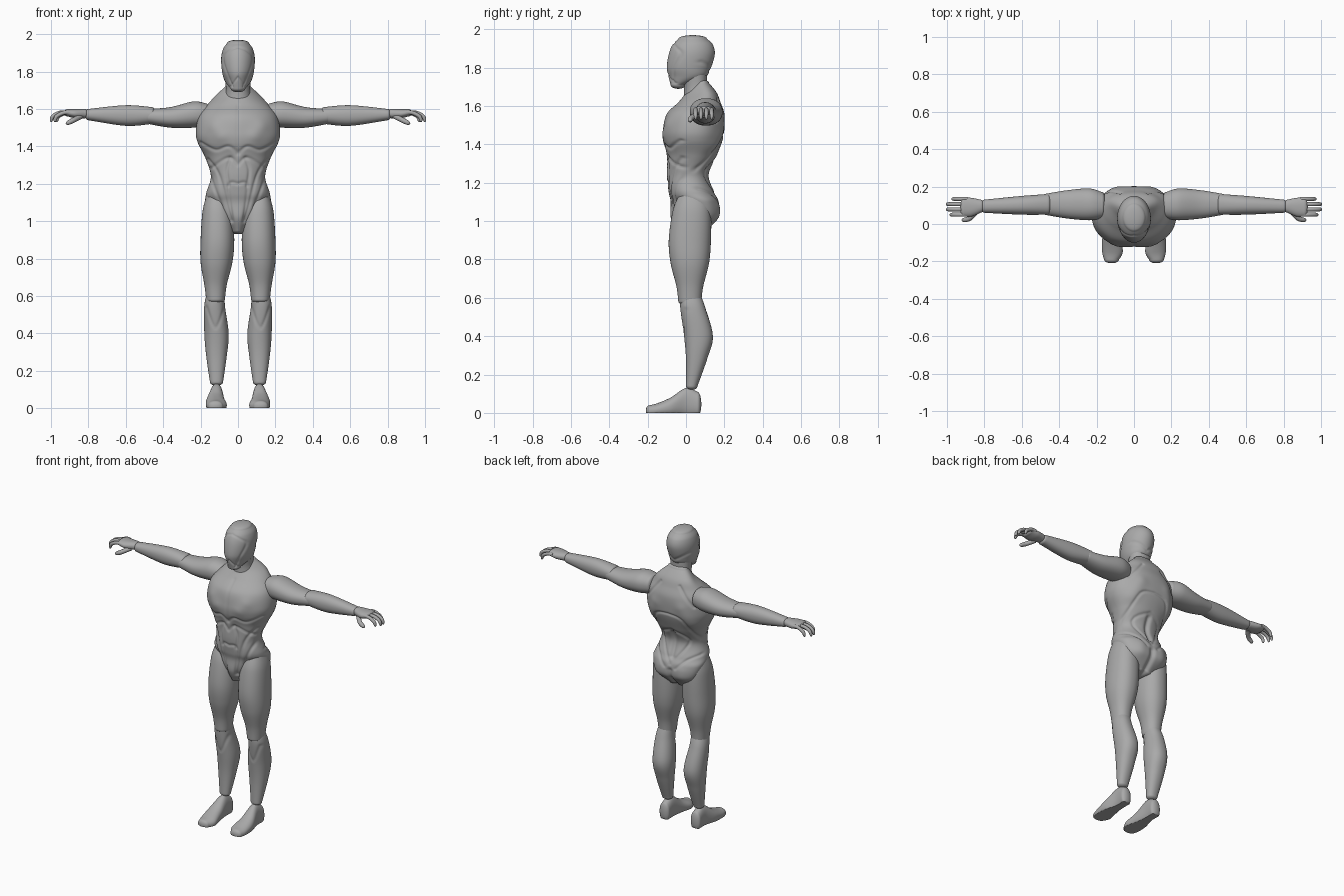
import bpy
import bmesh
from math import cos, sin, pi, exp, copysign
from mathutils import Vector

cube = bpy.data.objects.get("Cube")
if cube:
    bpy.data.objects.remove(cube, do_unlink=True)

grey = bpy.data.materials.new("neutral grey")
grey.use_nodes = True
tone = (0.4, 0.4, 0.4, 1)
grey.diffuse_color = tone
grey.node_tree.nodes["Principled BSDF"].inputs["Base Color"].default_value = tone


def spline(points, steps):
    """Smooth curve through tuples of any length."""
    pts = [Vector(p) for p in points]
    out = []
    for i in range(len(pts) - 1):
        start, end = pts[i], pts[i + 1]
        before = pts[max(i - 1, 0)]
        after = pts[min(i + 2, len(pts) - 1)]
        leave, arrive = (end - before) / 2, (after - start) / 2
        for s in range(steps):
            t = s / steps
            blend = t * t * (3 - 2 * t)
            out.append(start.lerp(end, blend) + leave * t * (1 - t) ** 2
                       - arrive * t * t * (1 - t))
    return out + [pts[-1]]


def activate(obj):
    bpy.ops.object.select_all(action="DESELECT")
    bpy.context.view_layer.objects.active = obj
    obj.select_set(True)


def finish(obj, mirror):
    obj.data.materials.append(grey)
    if mirror:
        obj.modifiers.new("mirror", "MIRROR").use_mirror_merge = False
    activate(obj)
    bpy.ops.object.shade_smooth_by_angle(angle=pi / 4)
    return obj


def dome_rings(end, neighbour, height, mirror):
    """Shrinking sections that round off one end of a loft."""
    direction = copysign(height, end[0] - neighbour[0])
    mid_u = (end[1] + end[2]) / 2 if mirror else 0
    mid_v = (end[3] + end[4]) / 2
    centre = Vector((end[0], mid_u, mid_u, mid_v, mid_v))
    rings = []
    for k in range(1, 6):
        angle = k * pi / 11
        ring = centre.lerp(end, cos(angle))
        ring[0] += direction * sin(angle)
        rings.append(ring)
    return rings


def loft(name, axis, sections, mirror=True, segs=72, steps=10, power=2.2, dome=0.02):
    """Skin of rounded sections (position, low u, high u, low v, high v) along an axis.
    Central parts give their front and back half widths in place of low and high u."""
    rings = spline(sections, steps)
    rings = (dome_rings(rings[0], rings[1], dome, mirror)[::-1] + rings
             + dome_rings(rings[-1], rings[-2], dome, mirror))
    bm = bmesh.new()
    loops = []
    for t, u_low, u_high, v_low, v_high in rings:
        loop = []
        for i in range(segs):
            angle = 2 * pi * i / segs
            c, s = (copysign(abs(w) ** (2 / power), w) for w in (cos(angle), sin(angle)))
            mix_u, mix_v = (1 + c) / 2, (1 + s) / 2
            v = v_low + (v_high - v_low) * mix_v
            if mirror:
                u = u_low + (u_high - u_low) * mix_u
            else:
                u = c * (u_low + (u_high - u_low) * mix_v)
            x, y, z = {"x": (t, u, v), "y": (u, t, v), "z": (u, v, t)}[axis]
            loop.append(bm.verts.new((x, y, max(z, 0))))
        loops.append(loop)
    for a, b in zip(loops, loops[1:]):
        for i in range(segs):
            bm.faces.new((a[i - 1], a[i], b[i], b[i - 1]))
    bm.faces.new(loops[0])
    bm.faces.new(loops[-1])
    bmesh.ops.recalc_face_normals(bm, faces=bm.faces)
    mesh = bpy.data.meshes.new(name)
    bm.to_mesh(mesh)
    bm.free()
    obj = bpy.data.objects.new(name, mesh)
    bpy.context.collection.objects.link(obj)
    return finish(obj, mirror)


FRONT, BACK = -1, 1


def distance(point, path):
    best = 1
    for a, b in zip(path, path[1:]):
        edge = b - a
        along = (point - a).dot(edge) / max(edge.length_squared, 1e-9)
        best = min(best, (point - a - edge * min(max(along, 0), 1)).length)
    return best


def carve(obj, facing, lines, depth=0.006, width=0.008):
    """Press symmetric lines drawn in (x, z) into one side; negative depth raises muscle."""
    verts = obj.data.vertices
    normals = [v.normal.copy() for v in verts]
    for line in lines:
        path = spline(line, 5)
        reach = width * 3
        low = min(p.y for p in path) - reach
        high = max(p.y for p in path) + reach
        for v, normal in zip(verts, normals):
            side = normal.y * facing
            if side > 0 and low < v.co.z < high:
                gap = distance(Vector((abs(v.co.x), v.co.z)), path)
                v.co -= normal * depth * min(1, side * 3) * exp(-(gap / width) ** 2)


# Torso with pelvis and sloping shoulders
torso = loft("torso", "z", [
    (.95, .03, .11, -.05, .11), (1.02, .07, .19, -.08, .17), (1.1, .14, .2, -.08, .17),
    (1.15, .17, .17, -.09, .15), (1.24, .14, .15, -.1, .12), (1.34, .17, .18, -.1, .16),
    (1.42, .21, .22, -.12, .19), (1.48, .22, .23, -.12, .2), (1.56, .2, .22, -.1, .2),
    (1.62, .15, .18, -.04, .18), (1.67, .08, .15, 0, .16), (1.72, .05, .08, .03, .12),
], mirror=False, segs=160, steps=14)

# Chest, glute and shoulder blade masses
carve(torso, FRONT, [[(.09, 1.46), (.12, 1.5)]], depth=-.008, width=.04)
carve(torso, BACK, [[(.08, 1.04), (.08, 1.07)], [(.1, 1.5), (.14, 1.4)]], depth=-.008, width=.04)

# Panel grooves of the chest and belly
carve(torso, FRONT, [
    [(0, 1.36), (.05, 1.4), (.12, 1.38), (.2, 1.42)],
    [(0, 1.3), (.05, 1.34), (.15, 1.28)],
    [(.16, 1.33), (.1, 1.24), (.04, 1)],
    [(.15, 1.24), (.09, 1.08)],
    [(0, 1.2), (.05, 1.19), (.03, 1)],
    [(.05, 1.19), (.06, 1.27), (.04, 1.34)],
])
carve(torso, FRONT, [[(0, 1.36), (0, 1.62)]], depth=.003)

# Spine, cleft and panel grooves of the back
carve(torso, BACK, [[(0, .94), (0, 1.06)], [(0, 1.15), (0, 1.3)]], depth=.014, width=.016)
carve(torso, BACK, [
    [(0, 1.45), (.1, 1.42), (.15, 1.26)],
    [(0, 1.33), (.1, 1.26), (0, 1.1)],
    [(.16, 1.17), (.1, 1.14), (.04, 1.08)],
    [(.17, 1.52), (.07, 1.64)],
])

# Neck and masked head
loft("neck", "z", [
    (1.64, .07, .08, -.01, .13), (1.7, .06, .07, -.01, .11), (1.78, .07, .07, -.02, .11),
], mirror=False)
head = loft("head", "z", [
    (1.71, .04, .04, -.08, 0), (1.75, .06, .08, -.09, .1), (1.8, .08, .09, -.1, .13),
    (1.87, .09, .09, -.09, .15), (1.92, .08, .08, -.07, .14), (1.95, .06, .06, -.04, .11),
], mirror=False, segs=128, power=2)
carve(head, FRONT, [
    [(0, 1.93), (.05, 1.91), (.08, 1.86), (.03, 1.72)],
    [(0, 1.77), (.04, 1.72)],
], depth=.004, width=.005)
carve(head, BACK, [[(0, 1.78), (.08, 1.83)]], depth=.004)

# Legs
loft("thigh", "z", [
    (1.13, .06, .17, -.04, .11), (1.05, .03, .19, -.07, .13), (.9, .02, .2, -.09, .13),
    (.78, .03, .2, -.08, .12), (.66, .06, .18, -.05, .09), (.58, .07, .17, -.04, .08),
])
calf = loft("calf", "z", [
    (.63, .07, .16, -.03, .07), (.55, .07, .18, -.03, .1), (.4, .05, .18, -.01, .14),
    (.28, .06, .17, 0, .11), (.14, .08, .15, 0, .06),
], segs=96, steps=14)
carve(calf, FRONT, [[(.07, .54), (.12, .43), (.17, .54)]], depth=.004)
loft("foot", "y", [
    (.06, .08, .15, -.02, .11), (0, .08, .15, -.02, .13), (-.08, .07, .17, -.02, .08),
    (-.15, .06, .17, -.02, .05), (-.19, .08, .16, -.02, .04),
])

# Arms and palms
loft("upper_arm", "x", [
    (.17, .03, .17, 1.51, 1.63), (.24, .02, .19, 1.5, 1.64),
    (.36, .03, .18, 1.5, 1.61), (.48, .05, .16, 1.52, 1.6),
])
loft("forearm", "x", [
    (.46, .05, .16, 1.52, 1.61), (.6, .05, .15, 1.51, 1.62), (.8, .06, .13, 1.54, 1.6),
])
loft("palm", "x", [
    (.82, .06, .13, 1.55, 1.6), (.87, .04, .14, 1.55, 1.6), (.91, .04, .14, 1.56, 1.6),
])


def digit(name, path, radius):
    """Rounded tube along a path for a finger."""
    curve = bpy.data.curves.new(name, "CURVE")
    curve.dimensions = "3D"
    curve.bevel_depth = radius
    curve.bevel_resolution = 4
    curve.use_fill_caps = True
    points = spline(path, 8)
    last = len(points) - 1
    line = curve.splines.new("POLY")
    line.points.add(last)
    for i, (slot, p) in enumerate(zip(line.points, points)):
        slot.co = (*p, 1)
        slot.radius = max(.2, (1 - (i / last) ** 6) ** .5)
    obj = bpy.data.objects.new(name, curve)
    bpy.context.collection.objects.link(obj)
    activate(obj)
    bpy.ops.object.convert(target="MESH")
    finish(bpy.context.view_layer.objects.active, True)


# Curled fingers and thumb
for i, (name, tip) in enumerate([("index", .98), ("middle", 1), ("ring", 1), ("little", .97)]):
    y = .05 + .028 * i
    digit(name + "_finger", [(.89, y, 1.58), (tip - .05, y, 1.58),
                             (tip - .01, y, 1.56), (tip, y, 1.53)], radius=.011)
digit("thumb", [(.84, .07, 1.56), (.88, .03, 1.54), (.92, .02, 1.52)], radius=.014)
